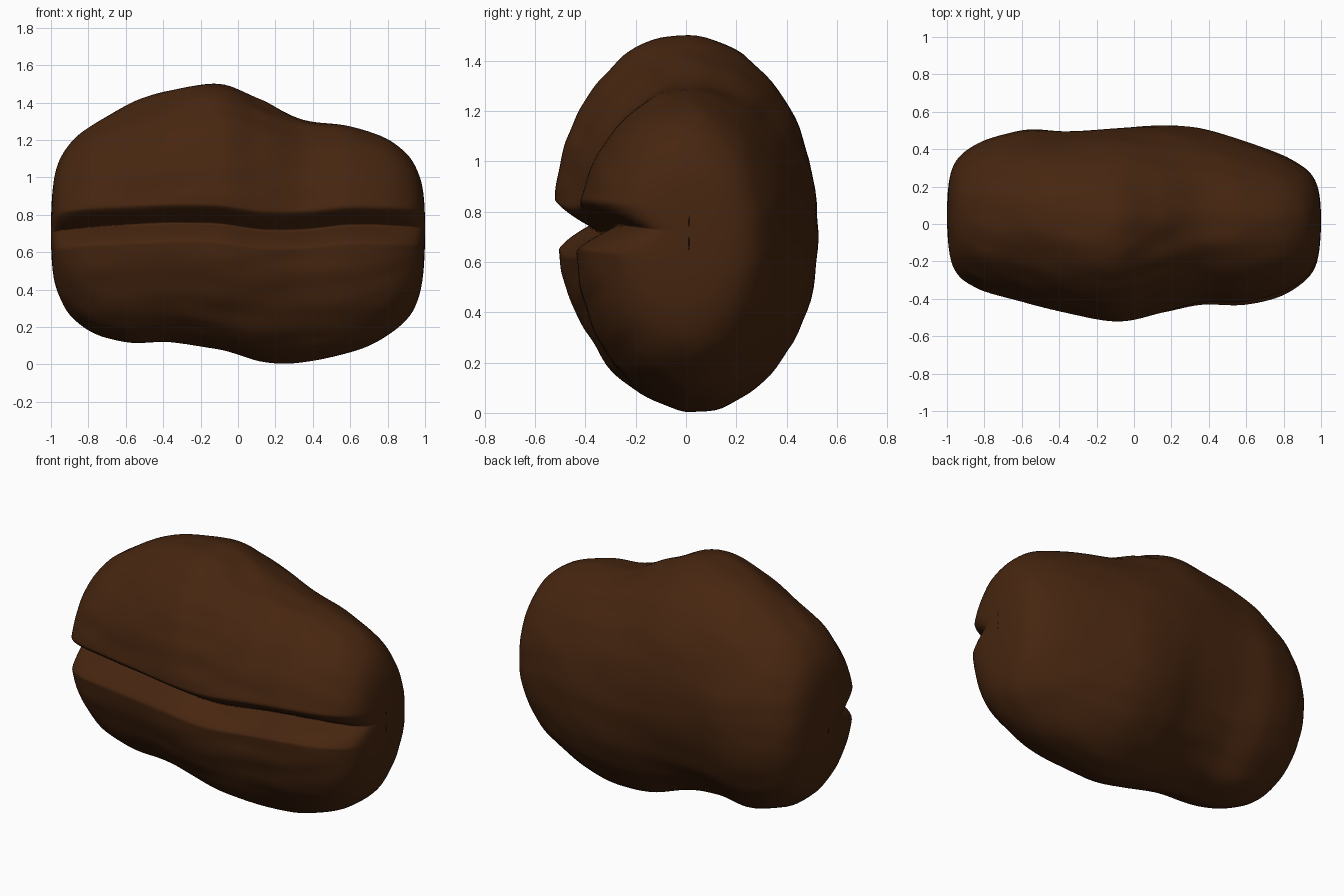
import bpy, bmesh, math
from mathutils import Vector, noise

cube = bpy.data.objects.get("Cube")
if cube:
    bpy.data.objects.remove(cube, do_unlink=True)

AROUND, STEPS = 160, 8
GROOVE_DEPTH, GROOVE_HALF_WIDTH = 0.15, 0.1

# Cross-section keys along the length: x, top, bottom, front, back, groove height
keys = [Vector(k) for k in (
    (-1, .71, .71, .04, .04, .70),
    (-.97, 1.05, .40, -.23, .30, .71),
    (-.84, 1.24, .21, -.35, .43, .73),
    (-.6, 1.38, .12, -.42, .50, .745),
    (-.36, 1.47, .12, -.475, .495, .755),
    (-.1, 1.50, .08, -.52, .51, .75),
    (.12, 1.41, .02, -.485, .525, .72),
    (.35, 1.31, .01, -.435, .51, .72),
    (.6, 1.27, .06, -.43, .44, .745),
    (.84, 1.18, .18, -.36, .345, .74),
    (.97, 1.01, .37, -.23, .23, .73),
    (1, .72, .72, .01, .01, .72))]


def ghost(k):
    """Flip a section through the tip so that the ends close roundly."""
    x, top, bottom, front, back, groove = k
    return Vector((x, bottom, top, back, front, groove))


def blend(a, b, c, d, t):
    """Smooth curve from b to c."""
    return 0.5 * (2 * b + (c - a) * t + (2 * a - 5 * b + 4 * c - d) * t**2
                  + (3 * b - a - 3 * c + d) * t**3)


def section_point(section, t):
    x, top, bottom, front, back, groove = section
    # Points crowd together at the front, where the groove is
    angle = t - 0.8 * math.sin(t)
    cy, cz = (front + back) / 2, (top + bottom) / 2
    ry, rz = (back - front) / 2, (top - bottom) / 2
    y, z = cy - ry * math.cos(angle), cz + rz * math.sin(angle)
    # Gentle lengthwise wrinkles
    bump = 1 + 0.018 * noise.noise(Vector((x * 2.5, y * 9, z * 9)))
    y, z = cy + (y - cy) * bump, cz + (z - cz) * bump
    # V-shaped groove with soft lips
    if math.cos(angle) > 0:
        near = max(0, 1 - abs(z - groove) / GROOVE_HALF_WIDTH)
        y += min(GROOVE_DEPTH, 0.4 * ry) * near**1.3
    return x, y, max(z, 0)


# Bean body lofted through the sections
padded = [ghost(keys[1])] + keys + [ghost(keys[-2])]
sections = [blend(*padded[i:i + 4], s / STEPS)
            for i in range(len(keys) - 1) for s in range(STEPS)][1:]

bm = bmesh.new()
rings = [[bm.verts.new(section_point(sec, math.tau * j / AROUND - math.pi))
          for j in range(AROUND)] for sec in sections]
for a, b in zip(rings, rings[1:]):
    for j in range(AROUND):
        k = (j + 1) % AROUND
        bm.faces.new((a[j], a[k], b[k], b[j]))
for ring, tip in ((rings[0], keys[0]), (rings[-1], keys[-1])):
    end = bm.verts.new((tip[0], tip[3], tip[1]))
    for j in range(AROUND):
        bm.faces.new((ring[j], ring[(j + 1) % AROUND], end))
bmesh.ops.recalc_face_normals(bm, faces=bm.faces)

mesh = bpy.data.meshes.new("bean")
bm.to_mesh(mesh)
bm.free()
bean = bpy.data.objects.new("bean", mesh)
bpy.context.collection.objects.link(bean)

# Dark roasted brown
brown = bpy.data.materials.new("roasted_brown")
brown.use_nodes = True
color = (0.062, 0.019, 0.005, 1)
brown.diffuse_color = color
brown.node_tree.nodes["Principled BSDF"].inputs["Base Color"].default_value = color
mesh.materials.append(brown)

bpy.context.view_layer.objects.active = bean
bean.select_set(True)
bpy.ops.object.shade_smooth()
